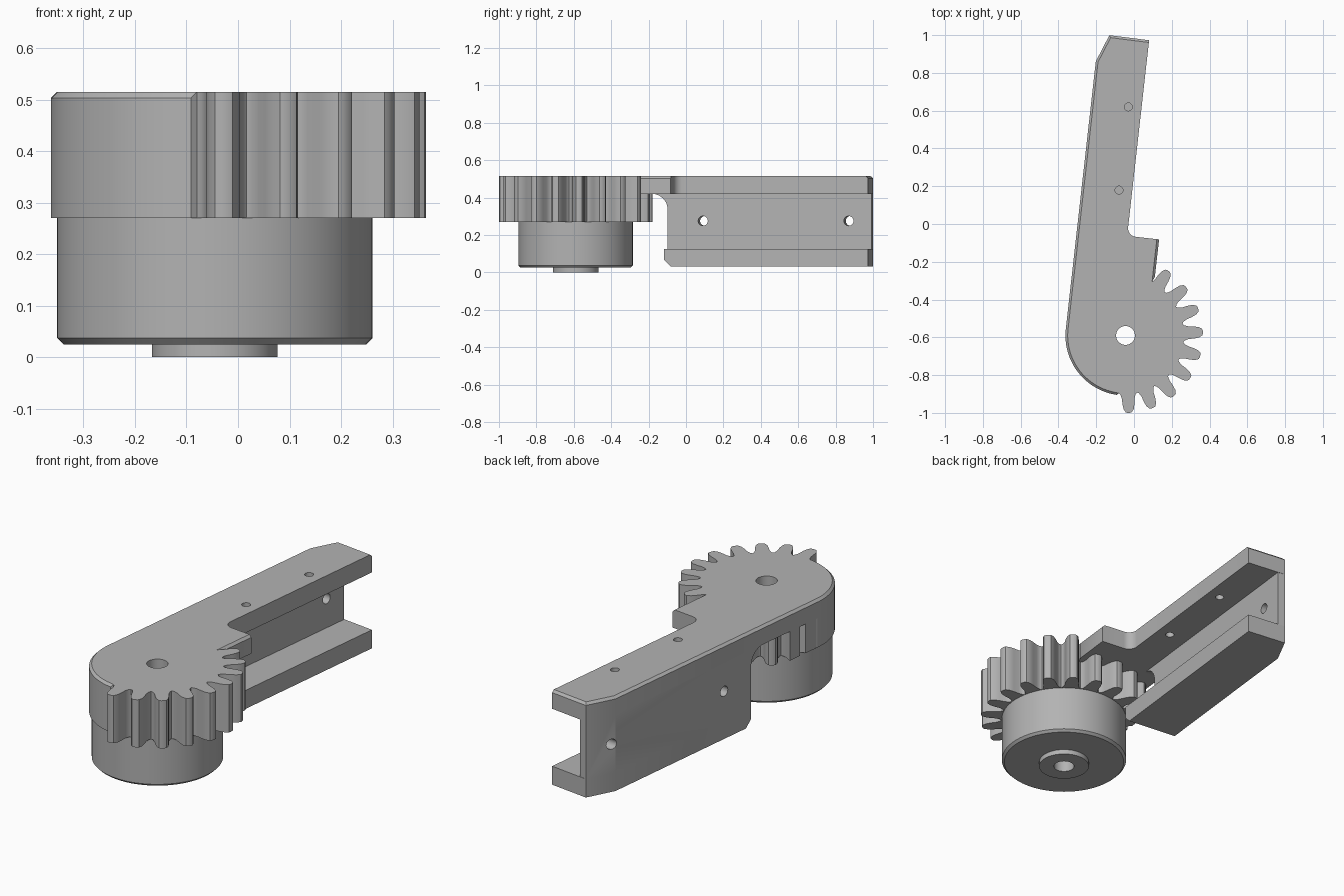
import bpy, bmesh
from math import sin, cos, radians, hypot
from mathutils import Matrix

if "Cube" in bpy.data.objects:
    bpy.data.objects.remove(bpy.data.objects["Cube"])

grey = bpy.data.materials.new("plain_grey")
grey.use_nodes = True
grey.diffuse_color = (0.45, 0.45, 0.45, 1)
grey.node_tree.nodes["Principled BSDF"].inputs["Base Color"].default_value = grey.diffuse_color

# Local frame: origin on the gear axis, y along the arm, x across it
FRAME = Matrix.Translation((-0.045, -0.59, 0)) @ Matrix.Rotation(radians(-6.4), 4, 'Z')
ALONG_X = Matrix(((0, 0, 1, 0), (1, 0, 0, 0), (0, 1, 0, 0), (0, 0, 0, 1)))

R = 0.318            # smooth body radius, also the arm's outer side
INNER = -0.223       # inner face of the web
EDGE = -0.05         # open side of the channel
START, END = 0.47, 1.567
TOP, PLATE, GEAR, FLANGE, BASE = 0.515, 0.42, 0.27, 0.125, 0.03


def polar(r, deg):
    return r * cos(radians(deg)), r * sin(radians(deg))


def arc(r, a0, a1, n, cx=0, cy=0):
    pts = [polar(r, a0 + (a1 - a0) * i / n) for i in range(n + 1)]
    return [(cx + x, cy + y) for x, y in pts]


def circle(r, n=64, cx=0, cy=0):
    return arc(r, 0, 360, n, cx, cy)[:-1]


def prism(name, pts, z0, z1, rule=None, width=0.012, turn=None):
    """Extrude an outline; bevel the edges chosen by the rule."""
    bm = bmesh.new()
    face = bm.faces.new([bm.verts.new((x, y, z0)) for x, y in pts])
    ext = bmesh.ops.extrude_face_region(bm, geom=[face])
    for v in ext["geom"]:
        if isinstance(v, bmesh.types.BMVert):
            v.co.z = z1
    bmesh.ops.recalc_face_normals(bm, faces=bm.faces[:])
    if rule:
        edges = [e for e in bm.edges if rule(e.verts[0].co, e.verts[1].co)]
        bmesh.ops.bevel(bm, geom=edges, offset=width, segments=1,
                        affect='EDGES', profile=0.5)
    if turn:
        bm.transform(turn)
        bmesh.ops.recalc_face_normals(bm, faces=bm.faces[:])
    mesh = bpy.data.meshes.new(name)
    bm.to_mesh(mesh)
    bm.free()
    mesh.materials.append(grey)
    ob = bpy.data.objects.new(name, mesh)
    bpy.context.collection.objects.link(ob)
    ob.matrix_world = FRAME
    return ob


def finish(ob, cutters=()):
    """Cut the part, then smooth its curved faces."""
    bpy.ops.object.select_all(action='DESELECT')
    ob.select_set(True)
    bpy.context.view_layer.objects.active = ob
    for c in cutters:
        m = ob.modifiers.new("cut", 'BOOLEAN')
        m.operation, m.solver, m.object = 'DIFFERENCE', 'EXACT', c
        bpy.ops.object.modifier_apply(modifier=m.name)
    bpy.ops.object.shade_smooth_by_angle(angle=radians(30))


def teeth(count):
    """Gear teeth, counterclockwise, with a rounded valley between them."""
    flank = [(0.315, 7.3), (0.335, 5.8), (0.365, 5.0), (0.39, 4.0), (0.407, 2.4), (0.41, 1)]
    pts = []
    for k in range(count):
        mid = 8.9 + 18 * (k - 5)
        pts.append(polar(0.308, mid - 9))
        pts += [polar(r, mid - a) for r, a in flank]
        pts += [polar(r, mid + a) for r, a in reversed(flank)]
    return pts


# Cutters
bore = prism("bore_cutter", circle(0.05, 32), -0.1, 0.7)
trim = prism("trim_cutter", [(-0.6, -0.01), (-R, -0.01), (-R, 0.6), (-0.6, 0.6)], 0.2, 0.6)
plate_holes = [prism("plate_hole_cutter", circle(0.021, 24, -0.12, y), 0.3, 0.7)
               for y in (0.761, 1.204)]
web_holes = [prism("web_hole_cutter", circle(0.026, 24, y, 0.275), -0.5, -0.1, turn=ALONG_X)
             for y in (0.66, 1.444)]
cutters = [bore, trim] + plate_holes + web_holes
for c in cutters:
    c.hide_render = True


# Top plate: toothed sector, small lip, arm flange and smooth round side
def plate_edge(a, b):
    if min(a.z, b.z) < TOP - 0.001:
        return False
    m = (a + b) / 2
    on_arc = m.y < 0 and m.x < 0 and min(hypot(a.x, a.y), hypot(b.x, b.y)) > R - 0.001
    side = m.x < -0.25 and m.y > 0
    tip = m.y > 1.5
    lip = m.x > 0.119 and 0.4 < m.y < 0.5
    return on_arc or side or tip or lip


tip_corner = [(-0.262, END + 0.003), (-R, 1.424)]
outline = teeth(9) + [(0.12, 0.325), (0.12, 0.525)]
outline += arc(0.045, 270, 180, 8, EDGE + 0.045, 0.57)
outline += [(EDGE, END)] + tip_corner + arc(R, 180, 268, 28)
top_plate = prism("top_plate", outline, PLATE, TOP, plate_edge)
finish(top_plate, [bore] + plate_holes)

# Lower gear layer, trimmed flush with the arm's outer side
gear = prism("gear", teeth(15) + arc(R, 180, 268, 28), GEAR, PLATE)
finish(gear, [trim, bore])

# Hub and boss below the gear
hub = prism("hub", circle(0.306), 0.025, GEAR, lambda a, b: max(a.z, b.z) < 0.03)
finish(hub, [bore])
boss = prism("boss", circle(0.122), 0, 0.025)
finish(boss, [bore])

# Arm channel: web, curved gusset and bottom flange
web = prism("arm_web", [(-R, START), (INNER, START), (INNER, END)] + tip_corner, FLANGE, PLATE)
finish(web, web_holes)
gusset = prism("web_gusset", [(START, PLATE)] + arc(0.085, 90, 0, 10, START - 0.085, PLATE - 0.085),
               -R, INNER, turn=ALONG_X)
finish(gusset)
flange = prism("bottom_flange", [(-R, START), (EDGE, START), (EDGE, END)] + tip_corner, BASE, FLANGE,
               lambda a, b: max(a.z, b.z) < BASE + 0.01 and max(a.y, b.y) < START + 0.01, 0.036)
finish(flange)

for c in cutters:
    bpy.data.objects.remove(c)
